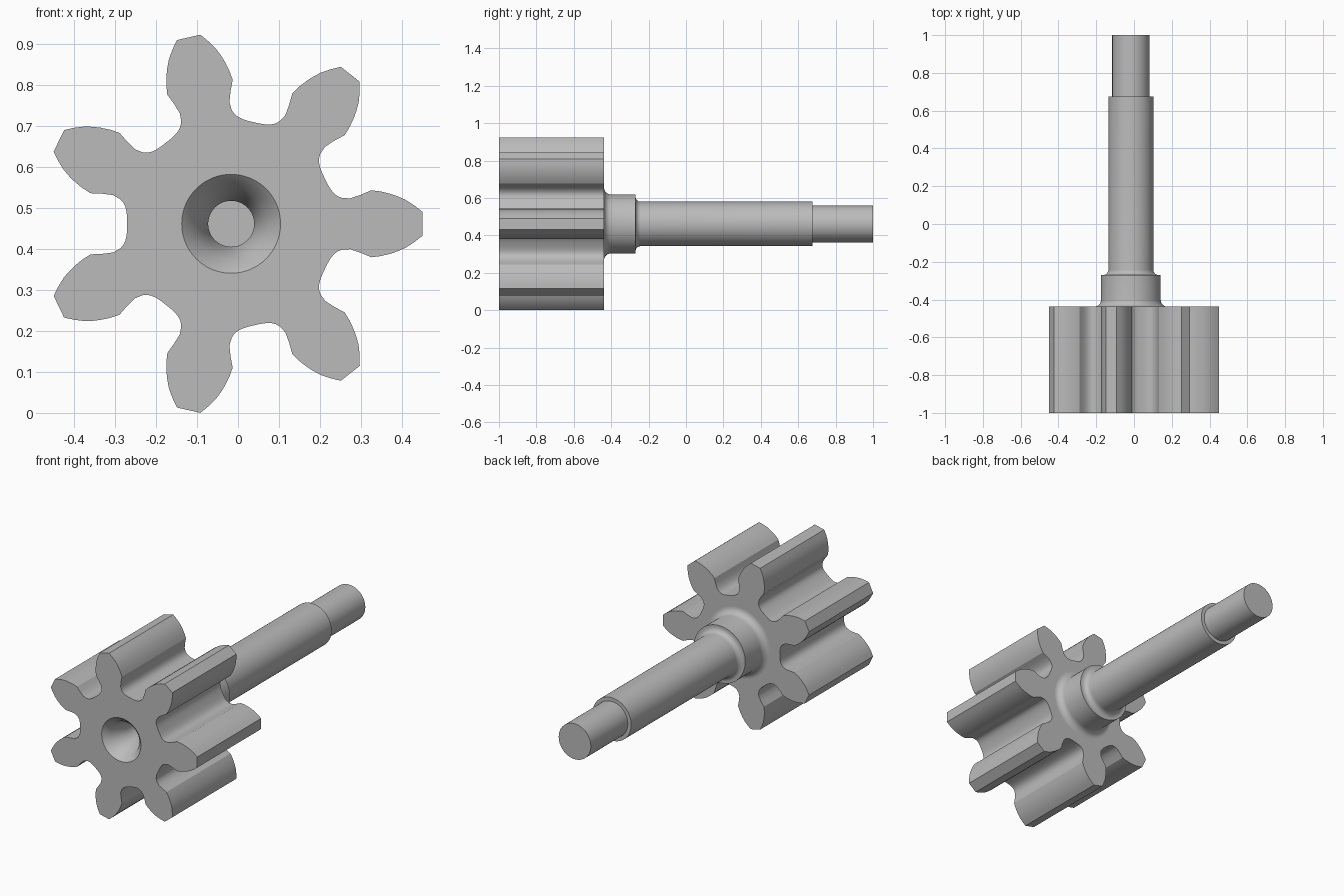
import bpy, bmesh
from math import sin, cos, pi, radians

if "Cube" in bpy.data.objects:
    bpy.data.objects.remove(bpy.data.objects["Cube"], do_unlink=True)

CX, CZ = -0.0167, 0.461      # shaft axis runs along y
FRONT, BACK = -1.0, -0.438   # gear faces
TEETH, SEGS = 7, 96

steel = bpy.data.materials.new("steel_grey")
steel.use_nodes = True
grey = (0.5, 0.5, 0.5, 1)
steel.diffuse_color = grey
steel.node_tree.nodes["Principled BSDF"].inputs["Base Color"].default_value = grey


def ring(bm, polar, y):
    """Closed loop of vertices from (radius, angle) pairs."""
    return [bm.verts.new((CX + r * cos(a), y, CZ + r * sin(a))) for r, a in polar]


def circle(bm, r, y):
    return ring(bm, [(r, 2 * pi * i / SEGS) for i in range(SEGS)], y)


def bridge(bm, a, b):
    n = len(a)
    for i in range(n):
        bm.faces.new((a[i], a[(i + 1) % n], b[(i + 1) % n], b[i]))


def lathe(bm, profile):
    """Revolve (radius, y) points around the shaft axis; return the rings."""
    rings = [circle(bm, r, y) for r, y in profile]
    for a, b in zip(rings, rings[1:]):
        bridge(bm, a, b)
    return rings


def fillet(r, y, size, steps=8):
    """Concave quarter round from a shoulder at y down to radius r."""
    angles = [pi / 2 * i / steps for i in range(steps + 1)]
    return [(r + size * (1 - sin(t)), y + size * (1 - cos(t))) for t in angles]


def finish(bm, name):
    bmesh.ops.recalc_face_normals(bm, faces=bm.faces[:])
    mesh = bpy.data.meshes.new(name)
    bm.to_mesh(mesh)
    bm.free()
    mesh.materials.append(steel)
    obj = bpy.data.objects.new(name, mesh)
    bpy.context.collection.objects.link(obj)
    bpy.ops.object.select_all(action='DESELECT')
    obj.select_set(True)
    bpy.context.view_layer.objects.active = obj
    bpy.ops.object.shade_smooth_by_angle(angle=radians(28))


# Half a tooth from tip to valley: radius, degrees from the tooth centre
half = [(.467, 3.6), (.448, 5.8), (.429, 7.85), (.411, 9.4), (.395, 10.65),
        (.373, 12.2), (.351, 13.45), (.3235, 12.6), (.2964, 12.05),
        (.277, 13.2), (.2674, 14.7), (.2614, 16.5), (.2568, 19.0),
        (.2541, 22.5)]
tooth = [(r, -a) for r, a in reversed(half)] + half
outline = [(r, radians(a) + 2 * pi * k / TEETH) for k in range(TEETH) for r, a in tooth]

# Toothed gear with a countersunk centre hole in its front
bm = bmesh.new()
front, back = ring(bm, outline, FRONT), ring(bm, outline, BACK)
bridge(bm, front, back)
bm.faces.new(back)
bore = lathe(bm, [(.1205, FRONT), (.089, FRONT + .032), (.056, FRONT + .13),
                  (.056, FRONT + .25)])
bm.faces.new(bore[-1])
rim = []
for loop in (front, bore[0]):
    rim += [bm.edges.get((loop[i - 1], loop[i])) for i in range(len(loop))]
bmesh.ops.triangle_fill(bm, edges=rim, use_beauty=True, normal=(0, -1, 0))
finish(bm, "gear")

# Stepped shaft: filleted collar, long journal, narrower end
bm = bmesh.new()
profile = fillet(.158, BACK, .036)
profile += [(.158, -.27)] + fillet(.119, -.27, .028)
profile += [(.119, .675), (.0985, .675), (.0985, 1.0)]
rings = lathe(bm, profile)
bm.faces.new(rings[0])
bm.faces.new(rings[-1])
finish(bm, "shaft")
